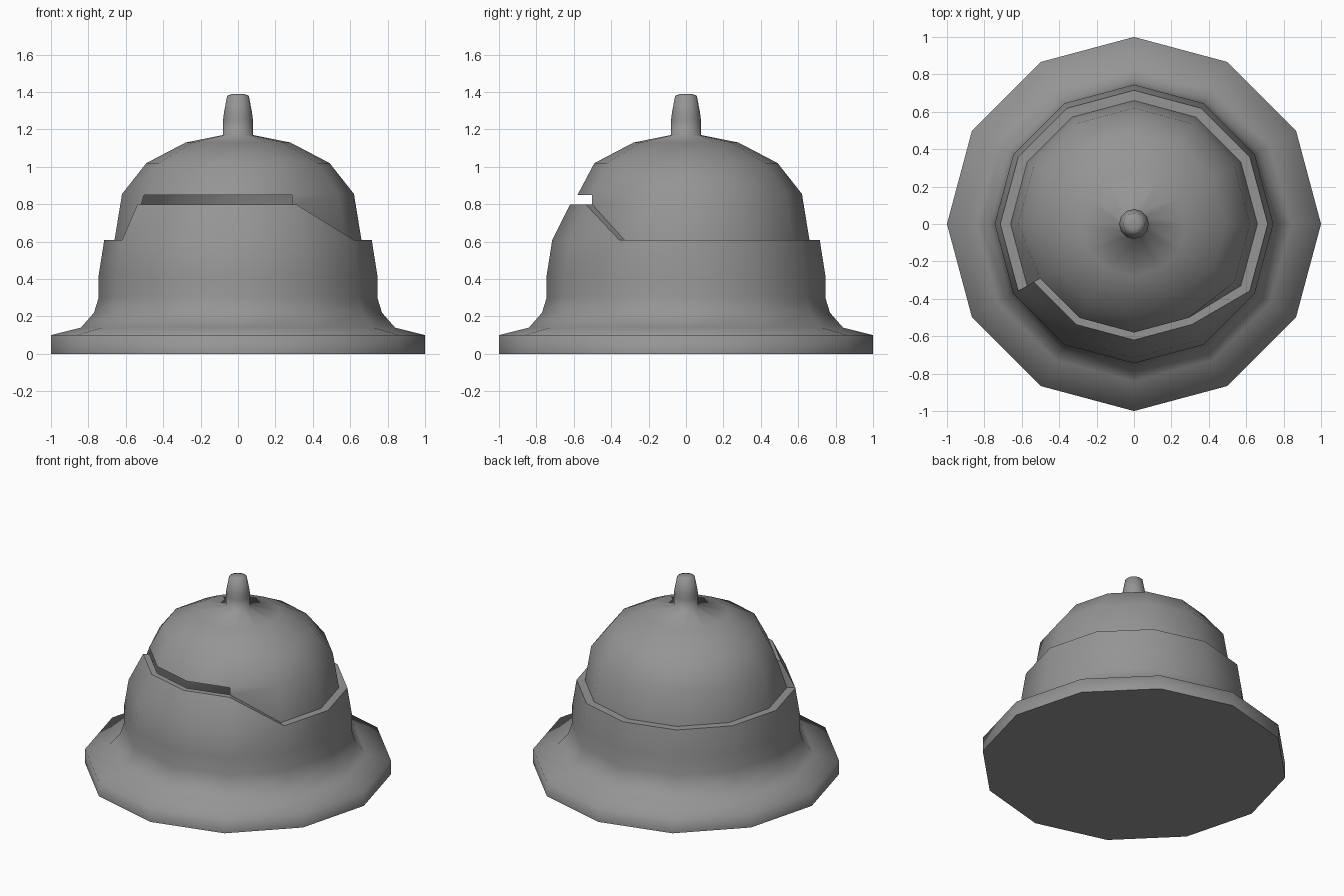
import bpy, bmesh, math

cube = bpy.data.objects.get("Cube")
if cube:
    bpy.data.objects.remove(cube, do_unlink=True)

SIDES = 12
RAISED = [7, 8, 9, 10]          # columns of the raised front guard
START, END = RAISED[0], RAISED[-1]

grey = bpy.data.materials.new("plain grey")
grey.use_nodes = True
grey.diffuse_color = (0.3, 0.3, 0.3, 1)
grey.node_tree.nodes["Principled BSDF"].inputs["Base Color"].default_value = (0.3, 0.3, 0.3, 1)


def point(bm, i, r, z):
    a = math.tau * i / SIDES
    return bm.verts.new((r * math.cos(a), r * math.sin(a), z))


def ring(bm, r, z):
    return [point(bm, i, r, z) for i in range(SIDES)]


def face(bm, verts, smooth=True):
    bm.faces.new(verts).smooth = smooth


def bridge(bm, low, high, columns=range(SIDES), smooth=True):
    for i in columns:
        j = (i + 1) % SIDES
        face(bm, (low[i], low[j], high[j], high[i]), smooth)


def finish(bm, name):
    bmesh.ops.recalc_face_normals(bm, faces=bm.faces)
    mesh = bpy.data.meshes.new(name)
    bm.to_mesh(mesh)
    bm.free()
    mesh.materials.append(grey)
    obj = bpy.data.objects.new(name, mesh)
    bpy.context.collection.objects.link(obj)


# Flared outer shell with a closed foot
bm = bmesh.new()
profile = [(1, 0), (1, 0.1), (0.84, 0.14), (0.77, 0.22),
           (0.745, 0.3), (0.745, 0.42), (0.715, 0.61)]
rings = [ring(bm, r, z) for r, z in profile]
for low, high in zip(rings, rings[1:]):
    bridge(bm, low, high)
face(bm, rings[0][::-1], False)

# Rim step, raised into a guard at the front
outer = rings[-1]
guard = {i: point(bm, i, 0.62, 0.8) for i in RAISED}
crest = [guard.get(i, outer[i]) for i in range(SIDES)]
inner = [point(bm, i, 0.58, 0.8) if i in RAISED else point(bm, i, 0.66, 0.61)
         for i in range(SIDES)]
bridge(bm, outer, guard, RAISED[:-1])
face(bm, (outer[END], outer[END + 1], guard[END]))
heel = point(bm, START, 0.66, 0.61)
for i in range(SIDES):
    j = (i + 1) % SIDES
    if j == START:
        face(bm, (outer[i], outer[j], heel, inner[i]), False)
    else:
        face(bm, (crest[i], crest[j], inner[j], inner[i]), False)
face(bm, (outer[START], guard[START], inner[START], heel), False)
finish(bm, "outer_shell")

# Dome and top knob, open in a slot above the guard
bm = bmesh.new()
lip = [point(bm, i, 0.58, 0.85) if i in RAISED else point(bm, i, 0.62, 0.855)
       for i in range(SIDES)]
skirt = {i: point(bm, i, 0.66, 0.61) for i in range(SIDES) if i not in RAISED[1:]}
skirt[END] = point(bm, END, 0.58, 0.8)
bridge(bm, skirt, lip, [i for i in range(SIDES) if i not in RAISED[:-1]])
profile = [(0.49, 1.02), (0.28, 1.13), (0.08, 1.17), (0.08, 1.25),
           (0.075, 1.29), (0.058, 1.38), (0.03, 1.39)]
rings = [lip] + [ring(bm, r, z) for r, z in profile]
for low, high in zip(rings, rings[1:]):
    bridge(bm, low, high)
face(bm, rings[-1])
finish(bm, "dome_with_knob")
